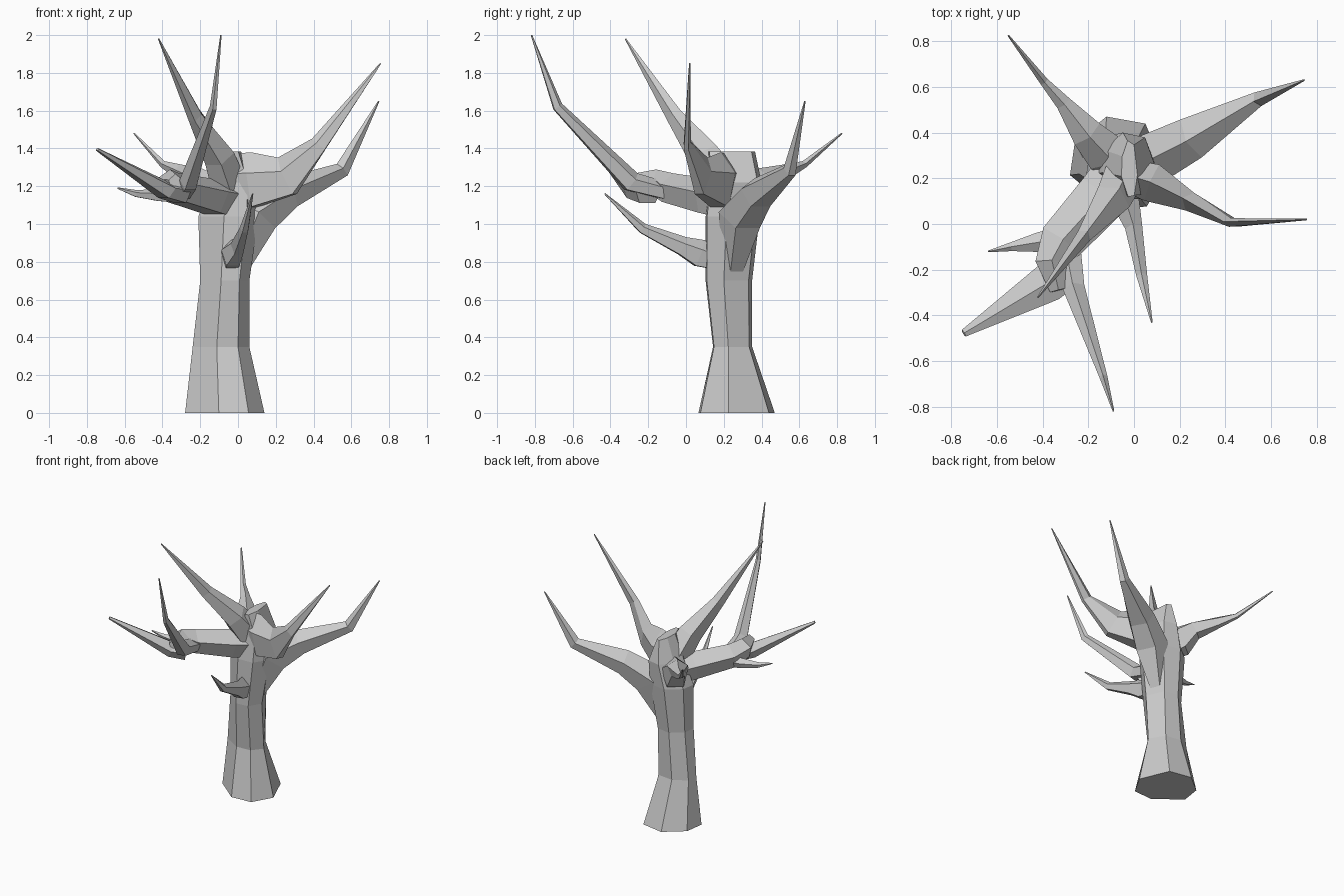
import bpy, bmesh, math
from mathutils import Vector


def skin(name, rings):
    """Closed flat-faced tube through a list of equal-length rings."""
    bm = bmesh.new()
    loops = [[bm.verts.new(p) for p in r] for r in rings]
    n = len(loops[0])
    for a, b in zip(loops, loops[1:]):
        for i in range(n):
            j = (i + 1) % n
            bm.faces.new((a[i], a[j], b[j], b[i]))
    bm.faces.new(loops[0])
    bm.faces.new(loops[-1])
    bmesh.ops.recalc_face_normals(bm, faces=bm.faces)
    me = bpy.data.meshes.new(name)
    bm.to_mesh(me)
    bm.free()
    ob = bpy.data.objects.new(name, me)
    bpy.context.collection.objects.link(ob)
    return ob


def limb(name, path, sides=5):
    """Tapering limb; path entries are x, y, z, half width, half height."""
    pts = [Vector(p[:3]) for p in path]
    rings = []
    for k, p in enumerate(path):
        t = (pts[min(k + 1, len(pts) - 1)] - pts[max(k - 1, 0)]).normalized()
        side = t.cross(Vector((0, 0, 1))).normalized()
        up = side.cross(t)
        ring = []
        for i in range(sides):
            a = math.tau * i / sides + math.pi / 2
            ring.append(pts[k] + side * p[3] * math.cos(a) + up * p[4] * math.sin(a))
        rings.append(ring)
    return skin(name, rings)


# Seven-sided trunk: unit outline placed at several heights
outline = [(-1, -.25), (-.15, -.97), (.6, -.92), (1, -.2), (.57, .85), (-.24, 1), (-.9, .45)]
levels = [(0, -.07, .265, .21, .205), (.35, -.09, .245, .15, .105),
          (.7, -.07, .225, .13, .125), (1.04, -.05, .245, .16, .145),
          (1.22, -.02, .26, .12, .14), (1.385, -.02, .24, .035, .125)]
skin("trunk", [[(cx + x * rx, cy + y * ry, z) for x, y in outline]
               for z, cx, cy, rx, ry in levels])

# Main branches around the crown
limb("back_left_branch", [(-.06, .22, 1.06, .06, .06), (-.13, .32, 1.15, .1, .12),
                          (-.21, .4, 1.235, .075, .065), (-.31, .53, 1.275, .036, .042),
                          (-.395, .625, 1.315, .02, .02), (-.55, .825, 1.48, .004, .004)])
limb("back_right_branch", [(-.03, .24, .72, .05, .06), (.09, .29, 1.04, .12, .13),
                           (.26, .38, 1.16, .1, .09), (.55, .55, 1.285, .035, .045),
                           (.745, .63, 1.65, .004, .004)])
limb("right_branch", [(-.05, .22, 1.22, .07, .15), (.08, .18, 1.22, .09, .16),
                      (.26, .09, 1.245, .045, .12), (.43, .005, 1.42, .02, .05),
                      (.755, .02, 1.85, .004, .004)])
limb("upper_left_branch", [(-.03, .24, 1.15, .1, .12), (-.1, .1, 1.36, .085, .09),
                           (-.225, -.06, 1.57, .035, .05), (-.42, -.32, 1.98, .004, .004)])
limb("low_front_branch", [(-.04, .2, .8, .05, .06), (-.03, .07, .84, .06, .08),
                          (0, -.02, .88, .04, .055), (.035, -.23, .975, .025, .03),
                          (.078, -.43, 1.16, .004, .004)])

# Heavy front-left limb swelling into a knot with smaller branches
limb("front_left_limb", [(-.05, .24, 1.12, .12, .11), (-.14, .12, 1.14, .12, .1),
                         (-.32, -.08, 1.185, .105, .085), (-.36, -.17, 1.215, .075, .075),
                         (-.33, -.29, 1.22, .04, .045)])
limb("front_branch", [(-.3, -.1, 1.17, .07, .05), (-.26, -.29, 1.22, .05, .06),
                      (-.13, -.68, 1.62, .018, .03), (-.09, -.818, 2.0, .004, .004)])
limb("left_branch", [(-.3, -.2, 1.16, .09, .06), (-.38, -.26, 1.175, .09, .05),
                     (-.745, -.478, 1.395, .018, .008)])
limb("left_twig", [(-.32, -.07, 1.15, .06, .045), (-.42, -.08, 1.15, .045, .035),
                   (-.54, -.1, 1.16, .02, .02), (-.638, -.12, 1.19, .004, .004)])
